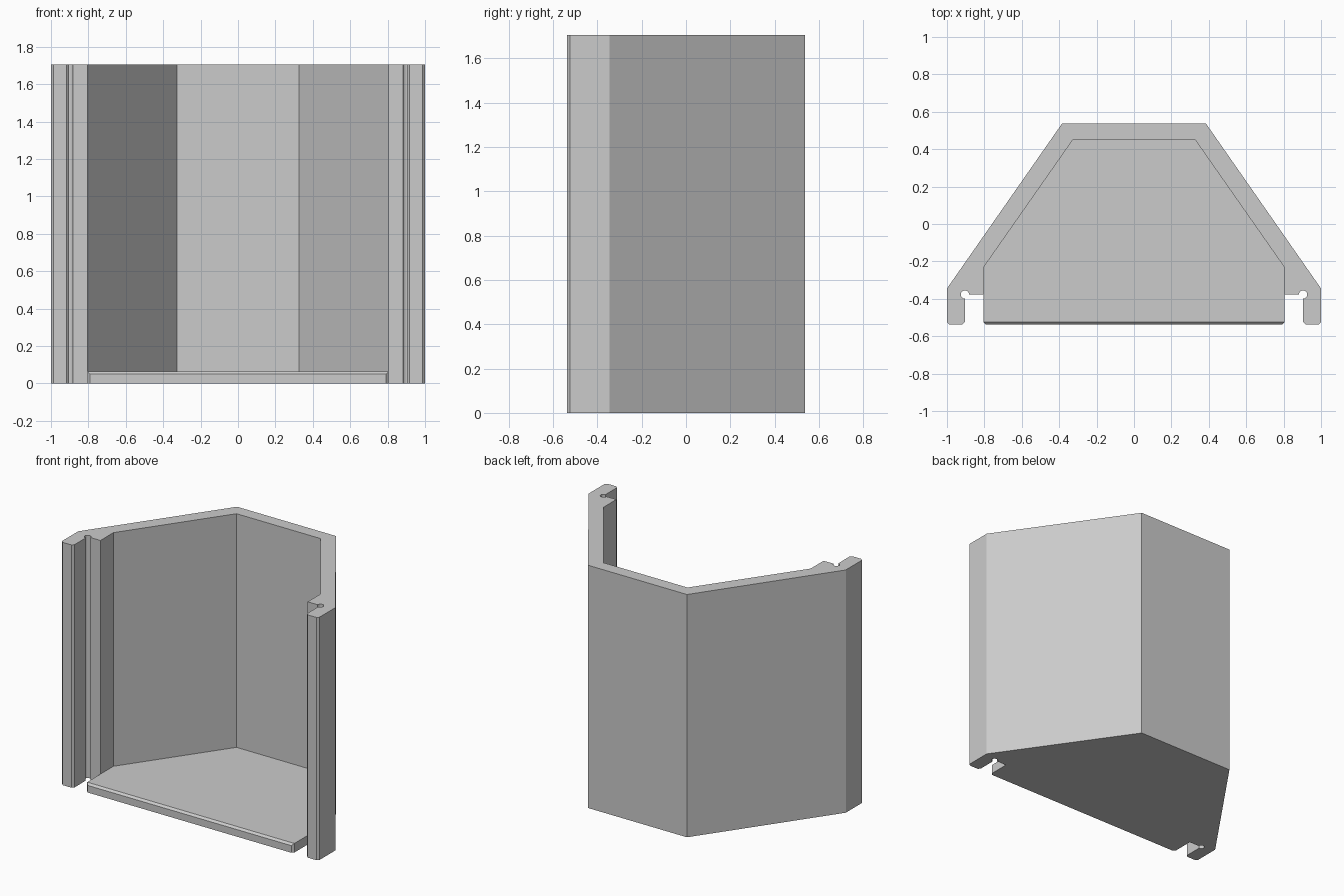
import bpy, bmesh
from math import cos, sin, pi

cube = bpy.data.objects.get("Cube")
if cube:
    bpy.data.objects.remove(cube, do_unlink=True)

HEIGHT, FLOOR, FRONT, LEDGE = 1.705, 0.064, -0.538, -0.377
INNER, SLOT, HOLE, CHAMFER = 0.805, 0.904, 0.022, 0.014

grey = bpy.data.materials.new("light_grey")
grey.use_nodes = True
grey.diffuse_color = (0.6, 0.6, 0.6, 1)
grey.node_tree.nodes["Principled BSDF"].inputs["Base Color"].default_value = (0.6, 0.6, 0.6, 1)


def prism(name, points, low, high, place):
    """Closed solid from a 2D profile; place maps (a, b, h) to xyz."""
    bm = bmesh.new()
    bottom = [bm.verts.new(place(a, b, low)) for a, b in points]
    top = [bm.verts.new(place(a, b, high)) for a, b in points]
    bm.faces.new(bottom[::-1])
    bm.faces.new(top)
    for i in range(len(points)):
        bm.faces.new((bottom[i - 1], bottom[i], top[i], top[i - 1]))
    bmesh.ops.recalc_face_normals(bm, faces=bm.faces)
    mesh = bpy.data.meshes.new(name)
    bm.to_mesh(mesh)
    bm.free()
    mesh.materials.append(grey)
    obj = bpy.data.objects.new(name, mesh)
    bpy.context.collection.objects.link(obj)
    return obj


def mirrored(half):
    """Close a half profile with its mirror image."""
    return half + [(-x, y) for x, y in reversed(half)]


def upright(a, b, h):
    return (a, b, h)


def sideways(a, b, h):
    return (h, a, b)


def cut(target, cutter):
    mod = target.modifiers.new("cut", 'BOOLEAN')
    mod.operation = 'DIFFERENCE'
    mod.solver = 'EXACT'
    mod.object = cutter
    bpy.context.view_layer.objects.active = target
    bpy.ops.object.modifier_apply(modifier=mod.name)
    bpy.data.objects.remove(cutter, do_unlink=True)


# Outline: back, sloped side, chamfered prong, round relief hole, floor lip
outline = [(0.384, -FRONT), (1, -0.345),
           (1, FRONT + CHAMFER), (1 - CHAMFER, FRONT),
           (SLOT + CHAMFER, FRONT), (SLOT, FRONT + CHAMFER)]
for step in range(13):
    angle = -pi / 2 + step * pi / 8
    outline.append((SLOT + HOLE * cos(angle), LEDGE + HOLE * sin(angle)))
outline += [(INNER, LEDGE), (INNER, FRONT + CHAMFER), (INNER - CHAMFER, FRONT)]
housing = prism("angled_housing", mirrored(outline), 0, HEIGHT, upright)

# Open-fronted cavity above the floor
cavity = [(0.327, 0.45), (INNER, -0.233), (INNER, LEDGE), (0.84, -0.45), (0.84, -0.7)]
cut(housing, prism("cavity_cutter", mirrored(cavity), FLOOR, HEIGHT + 0.1, upright))

# Chamfer along the top front edge of the floor
slope = [(FRONT + 2 * CHAMFER, FLOOR + CHAMFER),
         (FRONT - CHAMFER, FLOOR - 2 * CHAMFER),
         (FRONT - CHAMFER, FLOOR + CHAMFER)]
cut(housing, prism("lip_cutter", slope, -0.84, 0.84, sideways))
